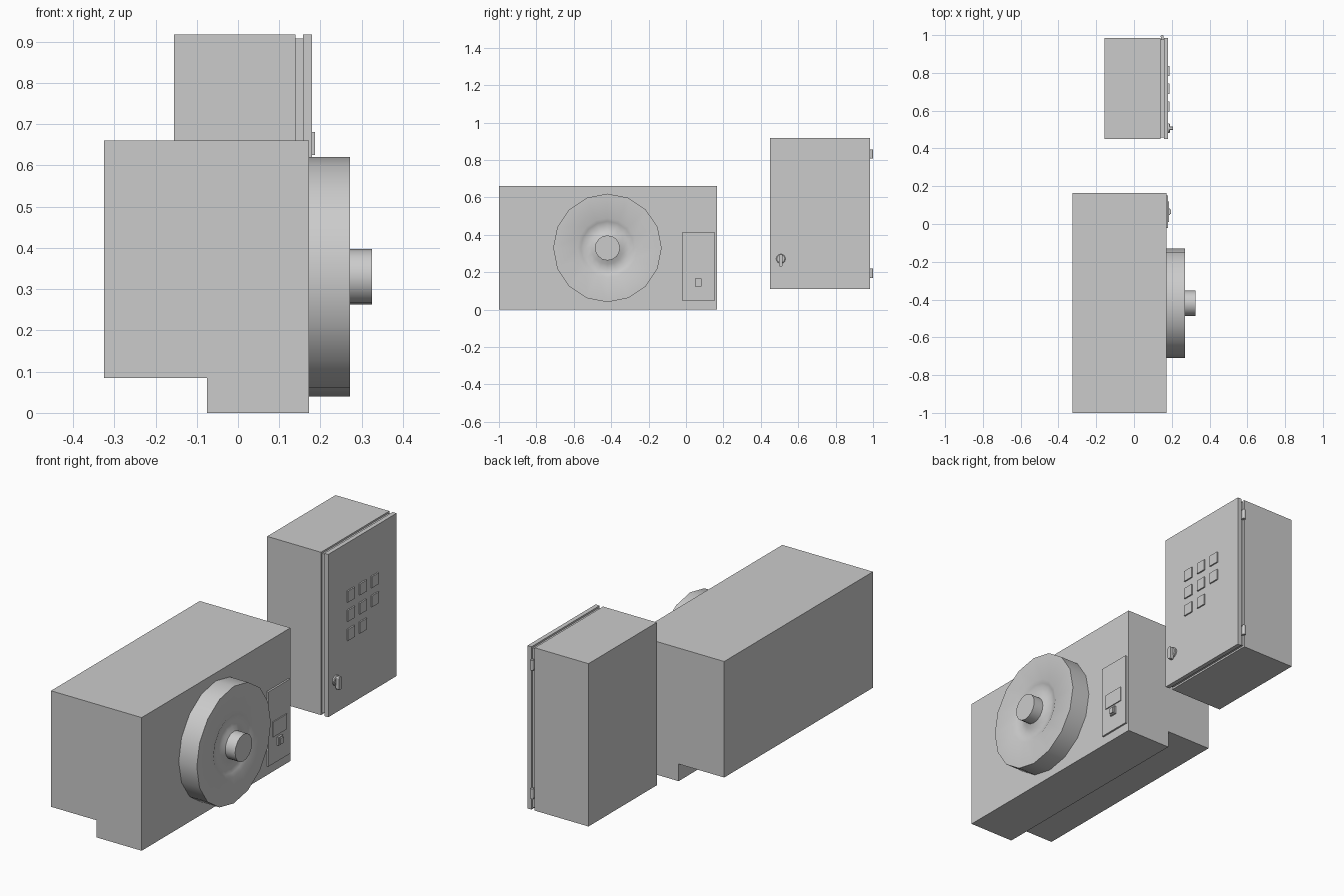
import bpy, bmesh, math

if "Cube" in bpy.data.objects:
    bpy.data.objects.remove(bpy.data.objects["Cube"])


def finish(name, bm, smooth=False):
    bmesh.ops.recalc_face_normals(bm, faces=bm.faces[:])
    mesh = bpy.data.meshes.new(name)
    bm.to_mesh(mesh)
    bm.free()
    ob = bpy.data.objects.new(name, mesh)
    bpy.context.collection.objects.link(ob)
    if smooth:
        bpy.ops.object.select_all(action='DESELECT')
        ob.select_set(True)
        bpy.context.view_layer.objects.active = ob
        bpy.ops.object.shade_smooth_by_angle(angle=math.radians(35))
    return ob


def box(name, x, y, z):
    bm = bmesh.new()
    bmesh.ops.create_cube(bm, size=1)
    for v in bm.verts:
        v.co = [(r[0] + r[1]) / 2 + c * (r[1] - r[0]) for r, c in zip((x, y, z), v.co)]
    return finish(name, bm)


def prism(name, profile, to_3d, direction):
    """Extrude a closed 2D profile along a vector."""
    bm = bmesh.new()
    face = bm.faces.new([bm.verts.new(to_3d(a, b)) for a, b in profile])
    ext = bmesh.ops.extrude_face_region(bm, geom=[face])
    bmesh.ops.translate(bm, vec=direction,
                        verts=[v for v in ext['geom'] if isinstance(v, bmesh.types.BMVert)])
    return finish(name, bm)


def lathe_x(name, profile, cy, cz, sides):
    """Revolve (x, radius) points round an axis parallel to x, capped at both ends."""
    bm = bmesh.new()
    rings = []
    for x, r in profile:
        rings.append([bm.verts.new((x, cy + r * math.sin(2 * math.pi * i / sides),
                                    cz + r * math.cos(2 * math.pi * i / sides)))
                      for i in range(sides)])
    for a, b in zip(rings, rings[1:]):
        for i in range(sides):
            j = (i + 1) % sides
            bm.faces.new((a[i], a[j], b[j], b[i]))
    bm.faces.new(rings[0])
    bm.faces.new(rings[-1])
    return finish(name, bm, True)


# Machine housing with a stepped underside
prism('machine_housing',
      [(-0.075, 0), (0.172, 0), (0.172, 0.66), (-0.325, 0.66), (-0.325, 0.085), (-0.075, 0.085)],
      lambda a, b: (a, -1.0, b), (0, 1.165, 0))

# Large wheel with a shallow dished groove and central shaft
lathe_x('wheel', [(0.172, 0.29), (0.271, 0.29), (0.271, 0.16), (0.262, 0.142), (0.255, 0.115),
                  (0.262, 0.087), (0.271, 0.067), (0.325, 0.067)], -0.42, 0.33, 16)

# Control panel on the housing
box('control_panel', (0.172, 0.181), (-0.02, 0.152), (0.045, 0.415))
box('panel_plate', (0.181, 0.186), (0.01, 0.12), (0.18, 0.255))
box('panel_switch', (0.181, 0.19), (0.047, 0.083), (0.125, 0.166))
box('switch_nub', (0.19, 0.197), (0.053, 0.077), (0.131, 0.16))

# Electrical cabinet: case, recessed seal, door
box('cabinet_case', (-0.155, 0.14), (0.45, 0.985), (0.11, 0.917))
box('door_seal', (0.14, 0.158), (0.459, 0.976), (0.119, 0.908))
box('cabinet_door', (0.158, 0.18), (0.45, 0.985), (0.11, 0.917))

# Door hinges
for n, z in (('lower', 0.195), ('upper', 0.832)):
    bm = bmesh.new()
    bmesh.ops.create_cone(bm, segments=16, radius1=0.008, radius2=0.008, depth=0.05, cap_ends=True)
    bmesh.ops.translate(bm, verts=bm.verts, vec=(0.149, 0.992, z))
    finish(n + '_hinge', bm, True)
    box(n + '_hinge_leaf', (0.143, 0.155), (0.97, 0.992), (z - 0.022, z + 0.022))

# Door buttons: three rows, last place of the bottom row empty
for row in range(3):
    for col in range(3):
        if (row, col) == (2, 2):
            continue
        y, z = 0.622 + 0.094 * col, 0.653 - 0.095 * row
        box(f'door_button_{row}_{col}', (0.18, 0.187), (y - 0.027, y + 0.027), (z - 0.028, z + 0.028))

# Door handle: round base with a vertical lever
lathe_x('handle_base', [(0.18, 0.025), (0.187, 0.025), (0.19, 0.021)], 0.507, 0.272, 24)
prism('handle_lever',
      [(-0.006, -0.04), (0.006, -0.04), (0.01, -0.034), (0.01, 0.018), (0.006, 0.024),
       (-0.006, 0.024), (-0.01, 0.018), (-0.01, -0.034)],
      lambda a, b: (0.188, 0.507 + a, 0.272 + b), (0.019, 0, 0))
